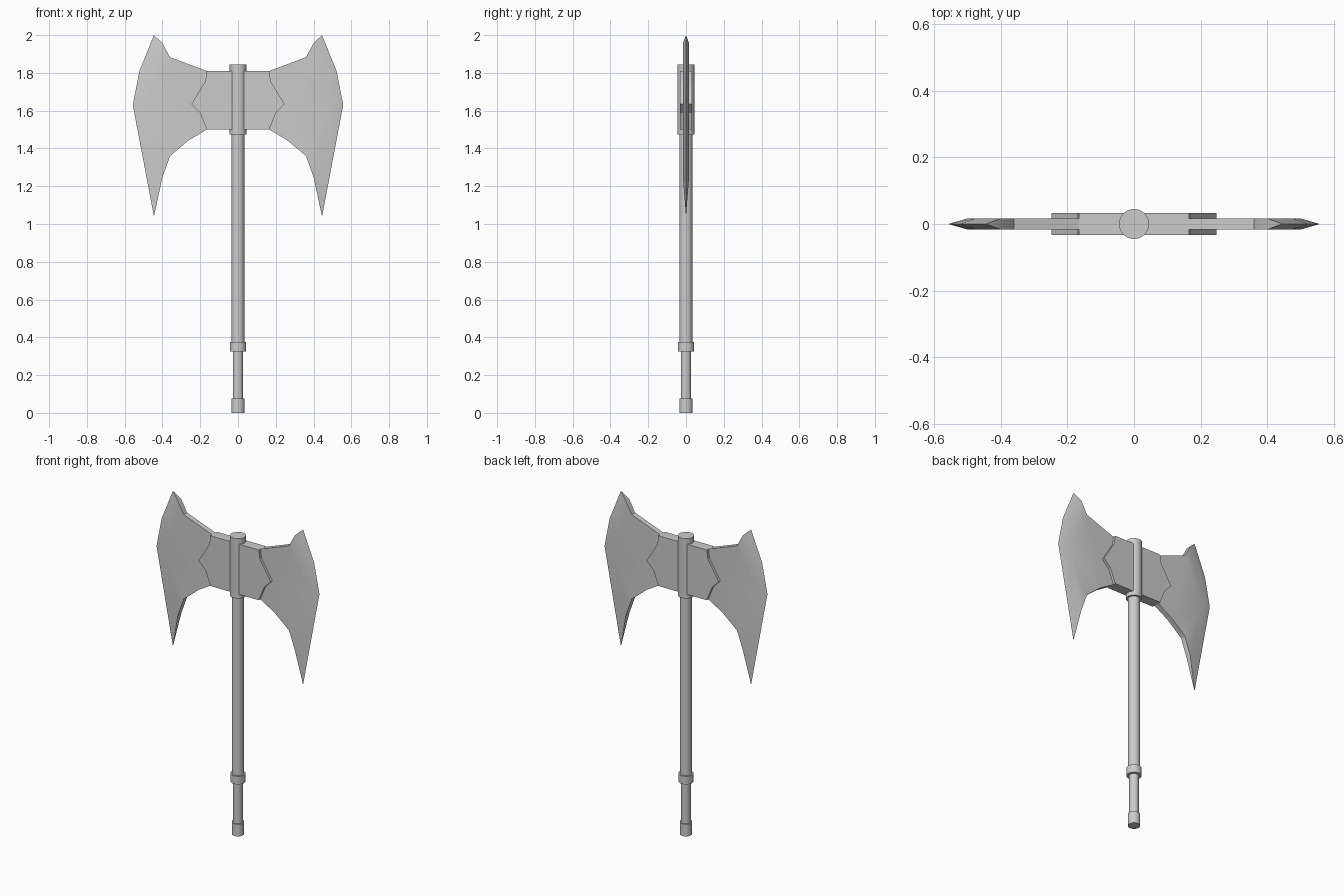
import bpy, bmesh, math

if "Cube" in bpy.data.objects:
    bpy.data.objects.remove(bpy.data.objects["Cube"])


def finish(name, bm, smooth=True):
    bmesh.ops.recalc_face_normals(bm, faces=bm.faces)
    mesh = bpy.data.meshes.new(name)
    bm.to_mesh(mesh)
    bm.free()
    obj = bpy.data.objects.new(name, mesh)
    bpy.context.collection.objects.link(obj)
    bpy.ops.object.select_all(action='DESELECT')
    obj.select_set(True)
    bpy.context.view_layer.objects.active = obj
    if smooth:
        bpy.ops.object.shade_smooth_by_angle(angle=math.radians(30))
    return obj


def rod(name, radius, z0, z1):
    bm = bmesh.new()
    bmesh.ops.create_cone(bm, cap_ends=True, segments=32, radius1=radius,
                          radius2=radius, depth=z1 - z0)
    bmesh.ops.translate(bm, verts=bm.verts, vec=(0, 0, (z0 + z1) / 2))
    return finish(name, bm)


# Handle, from the foot upwards
rod("pommel", 0.035, 0, 0.075)
rod("grip", 0.027, 0.07, 0.33)
rod("grip_ring", 0.043, 0.325, 0.375)
rod("shaft", 0.034, 0.37, 1.48)
rod("head_socket", 0.045, 1.475, 1.845)

# Central head block with pointed sides
side = [(0.165, 1.81), (0.173, 1.755), (0.247, 1.635), (0.20, 1.588), (0.165, 1.50)]
outline = side + [(-x, z) for x, z in reversed(side)]
bm = bmesh.new()
front = bm.faces.new([bm.verts.new((x, -0.0325, z)) for x, z in outline])
ext = bmesh.ops.extrude_face_region(bm, geom=[front], use_keep_orig=True)
bmesh.ops.translate(bm, vec=(0, 0.065, 0),
                    verts=[v for v in ext["geom"] if isinstance(v, bmesh.types.BMVert)])
finish("head_block", bm, smooth=False)

# Blades: thick inner plate, then a bevel to a sharp outer edge
back = [(0.40, 1.248), (0.36, 1.36), (0.265, 1.44), (0.165, 1.50),
        (0.165, 1.81), (0.36, 1.883), (0.40, 1.957)]
ridge = [(0.475, 1.80), (0.50, 1.632)]
edge = [(0.445, 2.0), (0.522, 1.81), (0.557, 1.63), (0.445, 1.04)]
bm = bmesh.new()
sharp = [bm.verts.new((x, 0, z)) for x, z in edge]
sides = []
for y in (-0.0165, 0.0165):
    vs = [bm.verts.new((x, y, z)) for x, z in back + ridge]
    bm.faces.new(vs)
    bevel = vs[6:] + vs[:1]
    for i in range(3):
        bm.faces.new((bevel[i], bevel[i + 1], sharp[i + 1], sharp[i]))
    sides.append(vs)
a, b = sides
for i in range(6):
    bm.faces.new((a[i], a[i + 1], b[i + 1], b[i]))
bm.faces.new((a[6], b[6], sharp[0]))
bm.faces.new((a[0], b[0], sharp[3]))
blades = finish("blades", bm)
mirror = blades.modifiers.new("Mirror", 'MIRROR')
mirror.use_axis[0] = True
mirror.use_mirror_merge = False
